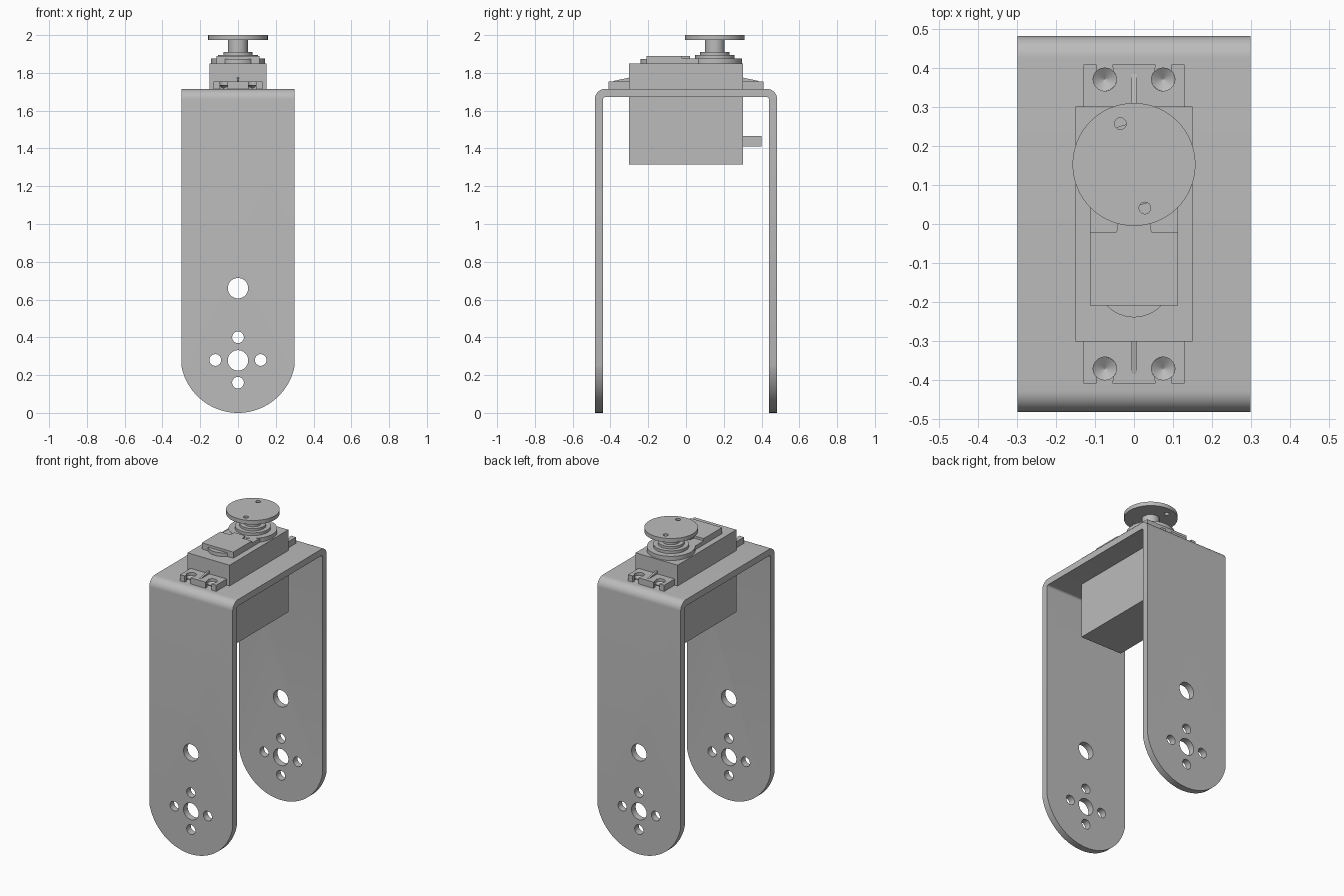
import bpy, bmesh, math
from mathutils import Vector

cube = bpy.data.objects.get("Cube")
if cube:
    bpy.data.objects.remove(cube, do_unlink=True)

grey = bpy.data.materials.new("plain grey")
grey.use_nodes = True
colour = (0.5, 0.5, 0.5, 1)
grey.diffuse_color = colour
grey.node_tree.nodes["Principled BSDF"].inputs["Base Color"].default_value = colour


def arc(cx, cy, r, start, end, steps=12):
    """Points along an arc, angles in degrees."""
    angles = [math.radians(start + (end - start) * i / steps) for i in range(steps + 1)]
    return [(cx + r * math.cos(a), cy + r * math.sin(a)) for a in angles]


def circle(cx, cy, r, steps=48):
    return arc(cx, cy, r, 0, 360, steps)[:-1]


def prism(name, outline, low, high, axis="z"):
    """Extrude a closed outline along one axis."""
    place = {"x": lambda u, v, w: (w, u, v),
             "y": lambda u, v, w: (u, w, v),
             "z": lambda u, v, w: (u, v, w)}[axis]
    bm = bmesh.new()
    face = bm.faces.new([bm.verts.new(place(u, v, low)) for u, v in outline])
    made = bmesh.ops.extrude_face_region(bm, geom=[face])["geom"]
    shift = Vector(place(0, 0, high - low))
    bmesh.ops.translate(bm, vec=shift, verts=[g for g in made if isinstance(g, bmesh.types.BMVert)])
    bmesh.ops.recalc_face_normals(bm, faces=bm.faces[:])
    return finish(name, bm)


def finish(name, bm):
    mesh = bpy.data.meshes.new(name)
    bm.to_mesh(mesh)
    bm.free()
    mesh.materials.append(grey)
    obj = bpy.data.objects.new(name, mesh)
    bpy.context.collection.objects.link(obj)
    smooth(obj)
    return obj


def smooth(obj):
    bpy.ops.object.select_all(action="DESELECT")
    obj.select_set(True)
    bpy.context.view_layer.objects.active = obj
    bpy.ops.object.shade_smooth_by_angle(angle=math.radians(30))


def carve(obj, cutter, operation="DIFFERENCE"):
    """Apply a boolean and discard the cutter."""
    cutter.hide_render = True
    mod = obj.modifiers.new("carve", "BOOLEAN")
    mod.object, mod.operation, mod.solver = cutter, operation, "EXACT"
    bpy.context.view_layer.objects.active = obj
    bpy.ops.object.modifier_apply(modifier=mod.name)
    bpy.data.objects.remove(cutter, do_unlink=True)
    smooth(obj)


def box(x, y0, y1):
    return [(-x, y0), (x, y0), (x, y1), (-x, y1)]


# U-shaped bracket: bent sheet trimmed to a rounded silhouette
out, inn, top, sheet = 0.483, 0.44, 1.715, 0.042
bend, inner_bend = 0.055, 0.015
under = top - sheet
profile = [(out, -0.1)] + arc(out - bend, top - bend, bend, 0, 90)
profile += arc(bend - out, top - bend, bend, 90, 180) + [(-out, -0.1), (-inn, -0.1)]
profile += arc(inner_bend - inn, under - inner_bend, inner_bend, 180, 90, 6)
profile += arc(inn - inner_bend, under - inner_bend, inner_bend, 90, 0, 6) + [(inn, -0.1)]
bracket = prism("bracket", profile, -0.4, 0.4, "x")

foot = 0.305
tilt = math.degrees(math.acos(0.3 / foot))
silhouette = arc(0, foot, foot, 180 + tilt, 360 - tilt, 40) + [(0.3, 1.9), (-0.3, 1.9)]
carve(bracket, prism("silhouette", silhouette, -0.6, 0.6, "y"), "INTERSECT")

# Bolt holes through both legs
holes = [(0, 0.66, 0.054), (0, 0.278, 0.054)]
holes += [(0.12 * dx, 0.28 + 0.12 * dz, 0.031) for dx, dz in ((1, 0), (-1, 0), (0, 1), (0, -1))]
for x, z, r in holes:
    carve(bracket, prism("hole", circle(x, z, r), -0.7, 0.7, "y"))

# Servo case and cable stub
prism("servo_case", box(0.151, -0.302, 0.302), 1.315, 1.85)
prism("cable_stub", box(0.075, 0.3, 0.4), 1.41, 1.465)

# Mounting ears with open slots, conical seats and a stiffening rib
half = [(0.13, 0.3), (0.13, 0.41), (0.096, 0.41)]
half += arc(0.075, 0.372, 0.03, 46, -226, 28) + [(0.055, 0.41)]
ear = half + [(-x, y) for x, y in reversed(half)]
for side, label in ((1, "back"), (-1, "front")):
    prism(label + "_ear", [(x, side * y) for x, y in ear], 1.71, 1.755)
    rib = [(0.3, 1.74), (0.3, 1.775), (0.385, 1.757), (0.385, 1.74)]
    prism(label + "_ear_rib", [(side * y, z) for y, z in rib], -0.006, 0.006, "x")
    for x in (0.075, -0.075):
        bm = bmesh.new()
        bmesh.ops.create_cone(bm, cap_ends=False, segments=28, radius1=0.001, radius2=0.03, depth=0.02)
        bmesh.ops.translate(bm, vec=(x, side * 0.372, 1.727), verts=bm.verts[:])
        bmesh.ops.recalc_face_normals(bm, faces=bm.faces[:])
        bmesh.ops.reverse_faces(bm, faces=bm.faces[:])
        finish(label + "_screw_seat", bm)

# Raised gearbox cover on top of the case
prism("cover_base", box(0.113, -0.21, 0.15), 1.845, 1.875)
prism("cover_round_end", circle(0, -0.143, 0.097), 1.845, 1.874)
prism("cover_plate", box(0.113, -0.21, -0.02), 1.87, 1.89)
prism("cover_tongue", [(-0.045, -0.02), (0.045, -0.02), (0.038, 0.02), (-0.038, 0.02)], 1.87, 1.889)

# Stepped output shaft
axle = 0.153
for name, radius, low, high in (("shaft_base", 0.143, 1.845, 1.877),
                                ("shaft_collar", 0.105, 1.87, 1.895),
                                ("shaft_ring", 0.078, 1.89, 1.91),
                                ("output_shaft", 0.052, 1.9, 1.98)):
    prism(name, circle(0, axle, radius), low, high)

# Output disc with two small holes
disc = prism("output_disc", circle(0, axle, 0.158, 64), 1.974, 2.0)
for x, y in ((-0.035, 0.258), (0.028, 0.041)):
    carve(disc, prism("disc_hole", circle(x, y, 0.015, 24), 1.9, 2.1))
